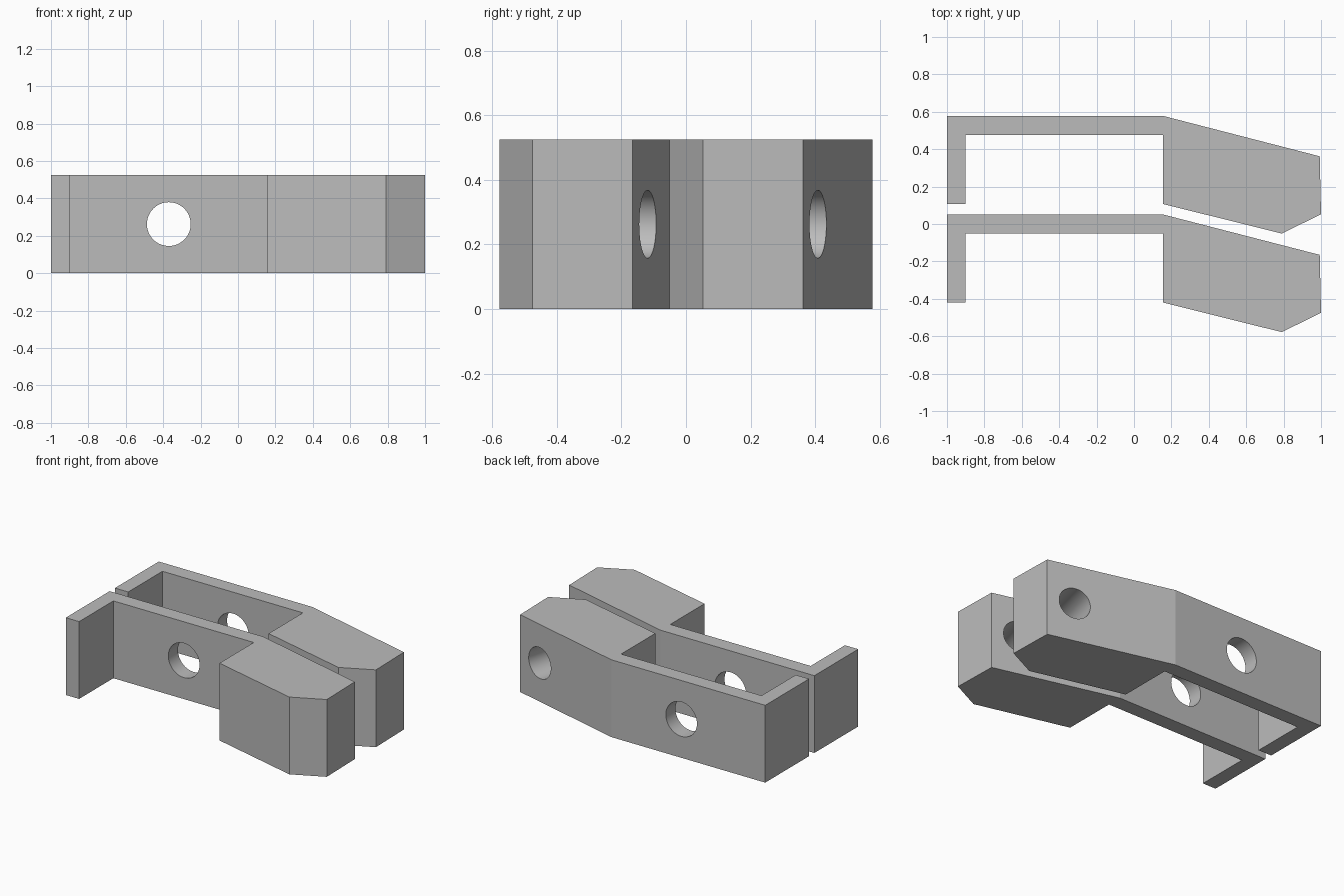
import bpy, bmesh, math
from mathutils import Vector

cube = bpy.data.objects.get("Cube")
if cube:
    bpy.data.objects.remove(cube, do_unlink=True)

HEIGHT = 0.525
MID = HEIGHT / 2
SPACING = 0.527  # distance between the two arms

grey = bpy.data.materials.new("grey_plastic")
grey.use_nodes = True
grey.diffuse_color = (0.5, 0.5, 0.5, 1)
grey.node_tree.nodes["Principled BSDF"].inputs["Base Color"].default_value = (0.5, 0.5, 0.5, 1)


def extruded(name, outline, height):
    """Prism standing on the ground from a plan outline."""
    bm = bmesh.new()
    face = bm.faces.new([bm.verts.new((x, y, 0)) for x, y in outline])
    new = bmesh.ops.extrude_face_region(bm, geom=[face])["geom"]
    bmesh.ops.translate(bm, vec=(0, 0, height), verts=[v for v in new if isinstance(v, bmesh.types.BMVert)])
    bmesh.ops.recalc_face_normals(bm, faces=bm.faces)
    mesh = bpy.data.meshes.new(name)
    bm.to_mesh(mesh)
    bm.free()
    mesh.materials.append(grey)
    ob = bpy.data.objects.new(name, mesh)
    bpy.context.collection.objects.link(ob)
    return ob


def drill(ob, centre, direction, radius, depth):
    """Cut a round hole reaching the given depth on both sides of centre."""
    bpy.ops.mesh.primitive_cylinder_add(vertices=64, radius=radius, depth=2 * depth, location=centre)
    cutter = bpy.context.object
    cutter.name = "hole_cutter"
    cutter.hide_render = True
    cutter.rotation_euler = Vector(direction).to_track_quat("Z", "Y").to_euler()
    cutter.data.materials.append(grey)
    mod = ob.modifiers.new("hole", "BOOLEAN")
    mod.operation = "DIFFERENCE"
    mod.solver = "EXACT"
    mod.object = cutter
    bpy.ops.object.select_all(action="DESELECT")
    bpy.context.view_layer.objects.active = ob
    ob.select_set(True)
    bpy.ops.object.modifier_apply(modifier=mod.name)
    bpy.data.objects.remove(cutter, do_unlink=True)


# Plan of one arm: thin plate, short end lip and thick angled head
bend, tip = Vector((0.155, 0.578)), Vector((0.993, 0.362))
outline = [(-1, 0.578), bend, tip, (1, 0.052), (0.79, -0.051), (0.155, 0.107),
           (0.155, 0.475), (-0.9, 0.475), (-0.9, 0.107), (-1, 0.107)]
arm = extruded("rear_arm", outline, HEIGHT)

# Through hole in the plate
drill(arm, (-0.37, 0.53, MID), (0, 1, 0), 0.117, 0.2)

# Blind hole square to the sloped back of the head
slope = (tip - bend).normalized()
spot = bend.lerp(tip, 0.785)
drill(arm, (spot.x, spot.y, MID), (-slope.y, slope.x, 0), 0.105, 0.32)

bpy.ops.object.shade_smooth_by_angle(angle=math.radians(12))

# Identical arm in front
front = arm.copy()
front.data = arm.data.copy()
front.name = "front_arm"
front.location.y -= SPACING
bpy.context.collection.objects.link(front)
